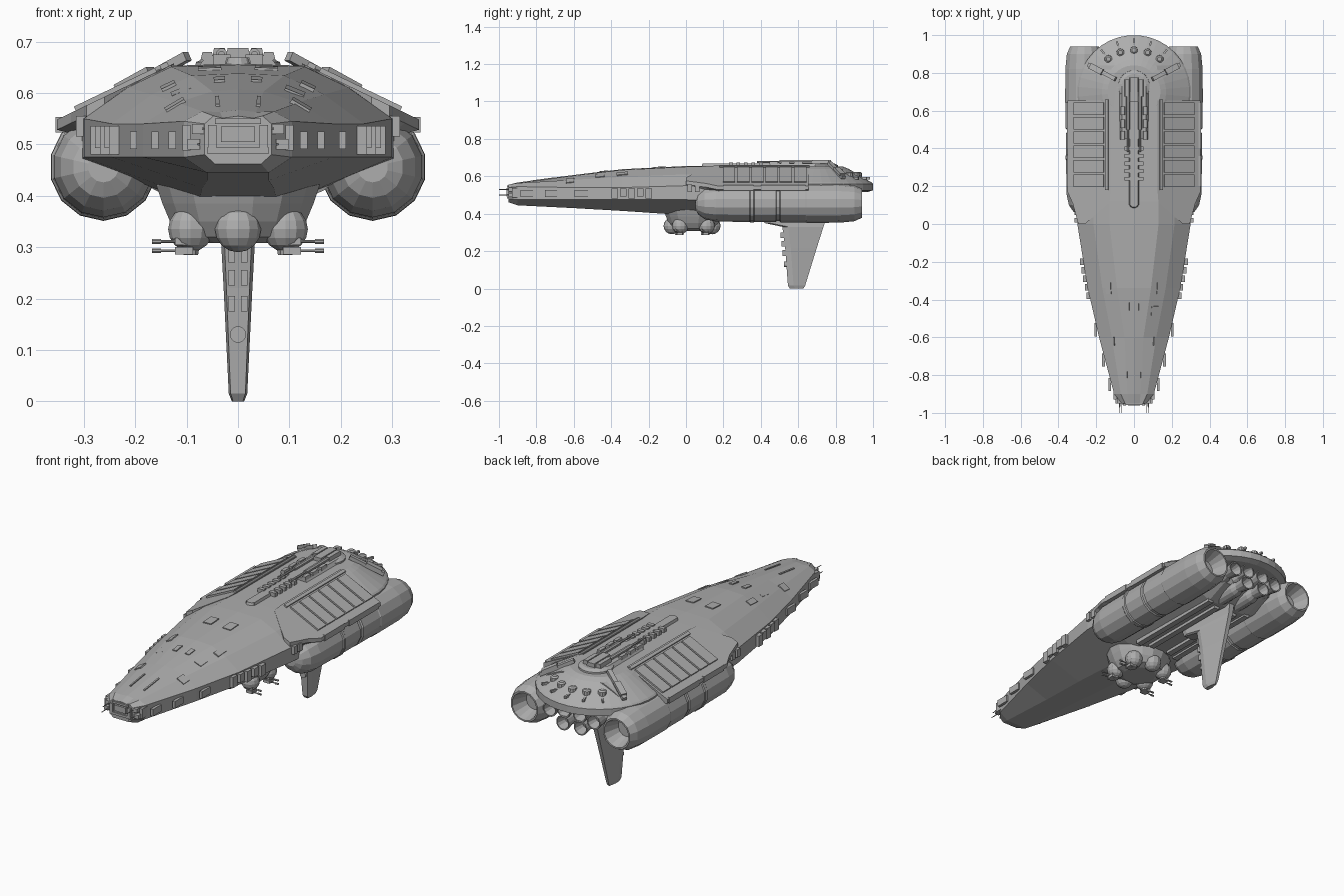
import bpy, bmesh, math
from mathutils import Vector, Matrix
from mathutils.bvhtree import BVHTree

if "Cube" in bpy.data.objects:
    bpy.data.objects.remove(bpy.data.objects["Cube"])

grey = bpy.data.materials.new("hull_grey")
grey.use_nodes = True
grey.diffuse_color = (0.42, 0.42, 0.42, 1)
grey.node_tree.nodes["Principled BSDF"].inputs["Base Color"].default_value = grey.diffuse_color


def finish(name, bm, mirror=False):
    """Turn a bmesh into a named object, optionally mirrored left to right."""
    bmesh.ops.recalc_face_normals(bm, faces=bm.faces)
    mesh = bpy.data.meshes.new(name)
    bm.to_mesh(mesh)
    mesh.materials.append(grey)
    obj = bpy.data.objects.new(name, mesh)
    bpy.context.collection.objects.link(obj)
    if mirror:
        mod = obj.modifiers.new("mirror", "MIRROR")
        mod.use_mirror_merge = False
    return obj


def bridge(bm, rings):
    """Skin a list of equal closed rings and cap both ends."""
    loops = [[bm.verts.new(p) for p in ring] for ring in rings]
    for a, b in zip(loops, loops[1:]):
        for i in range(len(a)):
            j = (i + 1) % len(a)
            bm.faces.new((a[i], a[j], b[j], b[i]))
    bm.faces.new(loops[0])
    bm.faces.new(loops[-1])


def lathe(bm, profile, centre, axis="Y", n=14):
    """Revolve (distance, radius) pairs about an axis through centre."""
    turn = Vector((0, 0, 1)).rotation_difference(
        Vector({"X": (1, 0, 0), "Y": (0, 1, 0), "Z": (0, 0, 1)}[axis])).to_matrix()
    rings = []
    for d, r in profile:
        angles = [math.tau * (i + 0.5) / n for i in range(n)]
        rings.append([Vector(centre) + turn @ Vector((r * math.cos(a), r * math.sin(a), d))
                      for a in angles])
    bridge(bm, rings)


def box(bm, centre, size, rot=None, taper=1):
    """Box whose top may be narrower than its base."""
    made = bmesh.ops.create_cube(bm, size=1)["verts"]
    for v in made:
        k = taper if v.co.z > 0 else 1
        p = Vector((v.co.x * size[0] * k, v.co.y * size[1], v.co.z * size[2]))
        v.co = Vector(centre) + (rot @ p if rot else p)


def ball(bm, centre, radius):
    bmesh.ops.create_uvsphere(bm, u_segments=12, v_segments=8, radius=radius,
                              matrix=Matrix.Translation(centre))


# Main hull: y, top z, top half width, edge half width, edge z high and low, keel half width, keel z
stations = [
    (-.95, .555, .03, .065, .54, .48, .045, .462),
    (-.90, .567, .035, .105, .545, .475, .06, .445),
    (-.60, .607, .05, .185, .54, .475, .06, .43),
    (-.34, .638, .09, .245, .54, .475, .07, .415),
    (0, .655, .13, .30, .55, .475, .075, .392),
    (.12, .657, .13, .305, .55, .47, .10, .39),
    (.72, .655, .13, .295, .55, .48, .12, .39),
    (.84, .642, .12, .25, .56, .50, .12, .44),
]
rings = []
for y, zt, xt, xe, zu, zl, xb, zb in stations:
    half = [(xt, zt - .004), ((xt + xe) / 2, (zt + zu) / 2 + .008),
            (xe, zu), (xe, zl), (xb, zb)]
    left = [(x, y, z) for x, z in half]
    rings.append([(0, y, zt)] + left + [(-x, y, z) for x, y, z in reversed(left)])
bm = bmesh.new()
bridge(bm, rings)
bmesh.ops.recalc_face_normals(bm, faces=bm.faces)
hull_tree = BVHTree.FromBMesh(bm)
finish("main_hull", bm)

# Round stern deck
bm = bmesh.new()
lathe(bm, [(.515, .27), (.525, .3), (.56, .3), (.568, .292), (.64, .17), (.652, .14)],
      (0, .7, 0), "Z", 36)
finish("stern_deck", bm)

# Sloping shoulder plates
bm = bmesh.new()
rings = []
for y, xi, xo in [(0, .26, .295), (.11, .13, .325), (.17, .125, .352), (.655, .125, .352)]:
    def slope(x):
        return .655 - (x - .13) * .48
    rings.append([(xi, y, slope(xi)), (xo, y, slope(xo)), (xo, y, slope(xo) - .02),
                  (xo - .03, y, .52), (xi, y, slope(xi) - .05)])
bridge(bm, rings)
finish("shoulder_plate", bm, True)

# Raised cells, frames and skirt on the shoulders
bm = bmesh.new()
tilt = Matrix.Rotation(math.atan(.48), 3, "Y")
for i in range(6):
    box(bm, (.238, .23 + i * .076, .606), (.175, .066, .012), tilt)
box(bm, (.143, .42, .652), (.016, .48, .012), tilt)
for y, length in ((.28, .16), (.52, .24)):
    box(bm, (.338, y, .538), (.035, length, .03))
finish("shoulder_cells", bm, True)

# Large side engines with open nozzles
bm = bmesh.new()
lathe(bm, [(.05, .03), (.065, .06), (.1, .085), (.16, .098), (.34, .1), (.345, .104),
           (.36, .104), (.365, .1), (.48, .1), (.485, .095), (.5, .095), (.505, .102),
           (.64, .102), (.645, .105), (.82, .104), (.9, .096), (.94, .078),
           (.94, .07), (.86, .045)], (.262, 0, .456))
box(bm, (.2, .42, .47), (.1, .6, .07))
finish("side_engine", bm, True)

# Small stern thrusters
bm = bmesh.new()
for x, z in ((.05, .425), (.125, .475), (.045, .49)):
    lathe(bm, [(.72, .036), (.84, .036), (.87, .028), (.93, .038), (.93, .032), (.88, .02)],
          (x, 0, z), n=12)
finish("stern_thruster", bm, True)

# Ventral fin: front and back edge, thickness at each height
bm = bmesh.new()
rings = []
for z, front, back, w in [(.4, .4, .75, .04), (.35, .42, .742, .036), (.33, .515, .735, .034),
                          (.22, .53, .7, .028), (.015, .545, .637, .018), (0, .555, .628, .012)]:
    rings.append([(w * .8, front, z), (w, front + .03, z), (w * .35, back, z),
                  (-w * .35, back, z), (-w, front + .03, z), (-w * .8, front, z)])
bridge(bm, rings)
finish("ventral_fin", bm)

bm = bmesh.new()
lathe(bm, [(.525, .016), (.56, .016)], (0, 0, .13), n=16)
for z, y in ((.24, .525), (.19, .53), (.285, .52)):
    box(bm, (.012, y, z), (.013, .03, .03))
finish("fin_fittings", bm, True)

# Belly bowl
bm = bmesh.new()
lathe(bm, [(.46, .16), (.42, .162), (.385, .15), (.35, .135), (.32, .115), (.308, .08)],
      (0, .04, 0), "Z", 16)
ball(bm, (0, -.075, .335), .045)
ball(bm, (0, .14, .335), .045)
finish("belly_bowl", bm)

# Belly gun turrets
bm = bmesh.new()
for y in (-.03, .11):
    ball(bm, (.092, y, .335), .044)
    lathe(bm, [(.285, .015), (.31, .02)], (.092, y, 0), "Z", 10)
    for z in (.293, .311):
        box(bm, (.105, y - .01, z), (.035, .04, .014))
        lathe(bm, [(.1, .003), (.15, .003), (.15, .005), (.167, .005)],
              (0, y - .02, z), "X", 8)
finish("belly_gun", bm, True)

# Underside rails between the engines
bm = bmesh.new()
box(bm, (.115, .45, .395), (.03, .55, .03))
box(bm, (.055, .45, .385), (.03, .5, .02))
finish("belly_rail", bm, True)

# Dorsal spine structure
bm = bmesh.new()
lathe(bm, [(.64, .085), (.66, .083), (.668, .065)], (0, .73, 0), "Z", 20)
box(bm, (0, .59, .658), (.16, .28, .022), taper=.8)
box(bm, (0, .42, .66), (.055, .64, .018), taper=.8)
lathe(bm, [(.65, .028), (.669, .022)], (0, .11, 0), "Z", 12)
box(bm, (0, .71, .675), (.05, .13, .026), taper=.8)
finish("dorsal_spine", bm)

bm = bmesh.new()
for y in (.24, .28, .32, .36, .4):
    box(bm, (.032, y, .664), (.034, .02, .022))
for y in (.47, .53, .6):
    box(bm, (.06, y, .672), (.026, .045, .016), taper=.7)
lathe(bm, [(.38, .006), (.5, .006), (.5, .011), (.7, .011)], (.032, 0, .676), n=8)
box(bm, (.036, .72, .676), (.03, .09, .024), taper=.7)
finish("dorsal_barrels", bm, True)

# Knobs and diagonal bars on the stern deck
bm = bmesh.new()
for k in range(-2, 3):
    a = math.radians(90 + k * 19)
    out = Vector((math.cos(a), math.sin(a), 0))
    lathe(bm, [(.58, .022), (.618, .02), (.624, .012)], out * .22 + Vector((0, .7, 0)), "Z", 10)
    box(bm, out * .265 + Vector((0, .7, .59)), (.035, .01, .012), Matrix.Rotation(a, 3, "Z"))
finish("deck_knobs", bm)

bm = bmesh.new()
bar = Matrix.Rotation(math.radians(28), 3, "Z") @ Matrix.Rotation(math.radians(26), 3, "Y")
box(bm, (.17, .805, .632), (.18, .022, .018), bar)
box(bm, (.2, .82, .626), (.08, .032, .016), bar)
finish("deck_bar", bm, True)

# Hatches lying on the upper hull
bm = bmesh.new()
hatches = [(.055, -.14, .045, .065), (.036, -.44, .022, .05), (.122, -.62, .042, .045),
           (.135, -.34, .03, .06), (.11, -.46, .04, .05), (.04, -.76, .008, .12)]
for x, y, w, l in hatches:
    hit, normal, _, _ = hull_tree.ray_cast(Vector((x, y, 2)), Vector((0, 0, -1)))
    along = (Vector((0, 1, 0)) - normal * normal.y).normalized()
    frame = Matrix((along.cross(normal), along, normal)).transposed()
    box(bm, hit, (w, l, .009), frame)
finish("hull_hatches", bm, True)

# Machinery set along the hull edges
bm = bmesh.new()
for i in range(5):
    y = -.38 + i * .045
    box(bm, (.236 - (y + .38) * -.2, y, .508 + .006 * (i % 2)), (.03, .035, .055 - .012 * (i % 2)))
for y in (-.85, -.72, -.56):
    box(bm, (.115 + (y + .9) * .26, y, .508), (.014, .07, .035))
for y in (.02, .06):
    box(bm, (.3, y, .535), (.03, .025, .04))
finish("edge_machinery", bm, True)

# Nose sensors and prongs
bm = bmesh.new()
box(bm, (0, -.95, .52), (.066, .022, .03))
box(bm, (0, -.95, .488), (.12, .016, .012))
box(bm, (0, -.95, .545), (.09, .016, .01))
finish("nose_sensor", bm)

bm = bmesh.new()
box(bm, (.05, -.948, .515), (.016, .024, .045))
for x, z in ((.078, .53), (.086, .5)):
    box(bm, (x, -.925, z), (.024, .05, .02))
    lathe(bm, [(-1, .002), (-.93, .003)], (x - .01, 0, z), n=6)
box(bm, (.1, -.9, .513), (.016, .06, .05))
finish("nose_prongs", bm, True)
